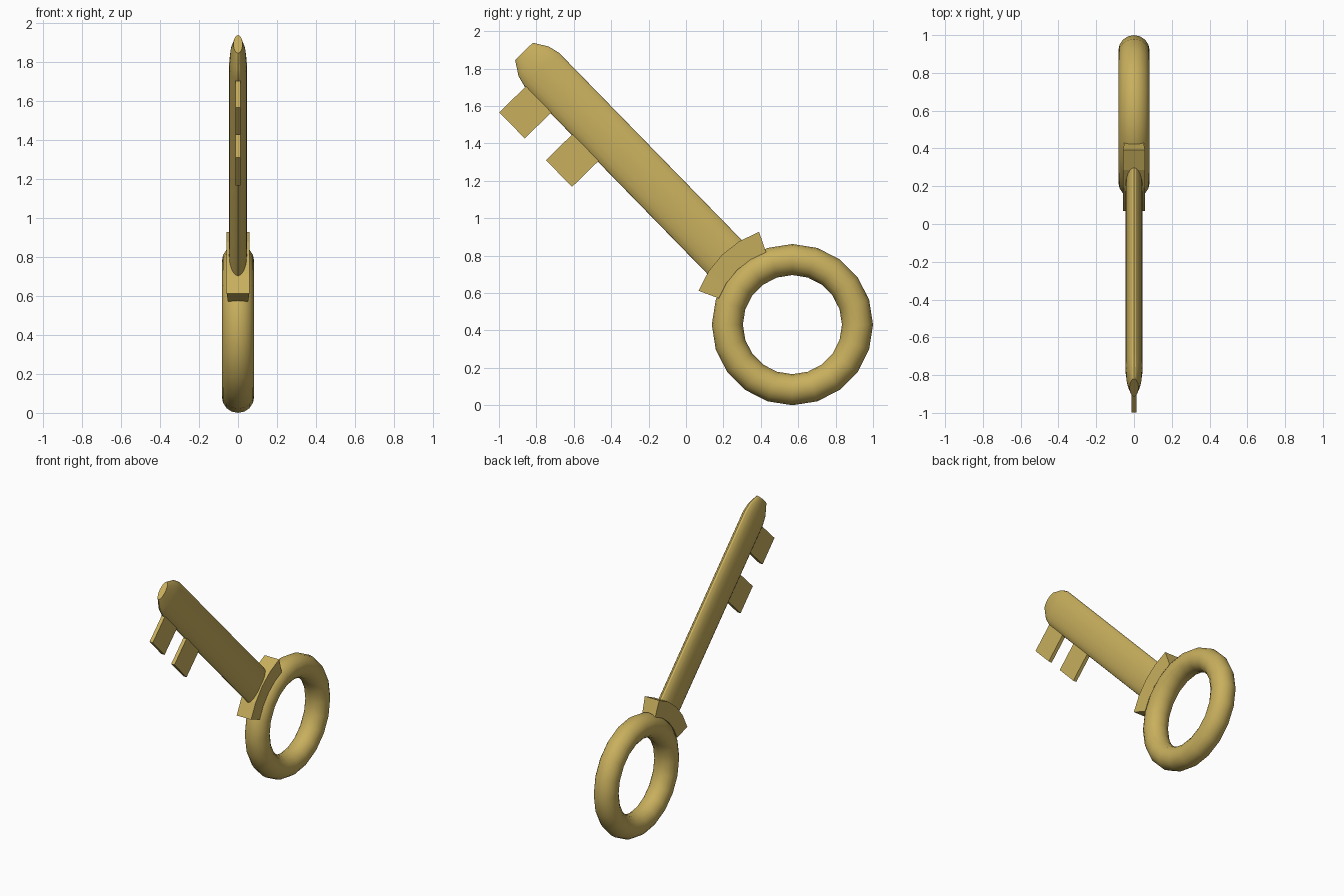
import bpy, bmesh
from math import sin, cos, pi, radians

if "Cube" in bpy.data.objects:
    bpy.data.objects.remove(bpy.data.objects["Cube"])

CY, CZ = 0.569, 0.431          # ring centre
ANG = radians(134.3)           # direction of the shaft in the YZ plane
T0 = -0.007                    # small sideways offset of the shaft axis

brass = bpy.data.materials.new("brass")
brass.diffuse_color = (0.58, 0.43, 0.11, 1)
brass.use_nodes = True
brass.node_tree.nodes["Principled BSDF"].inputs["Base Color"].default_value = brass.diffuse_color


def pt(x, s, t):
    """x across, s along the shaft from the ring centre, t sideways."""
    return (x, CY + s * cos(ANG) + t * sin(ANG), CZ + s * sin(ANG) - t * cos(ANG))


def loft(name, rings, smooth=None):
    """Skin a list of equal-length point rings and cap both ends."""
    bm = bmesh.new()
    vs = [[bm.verts.new(p) for p in r] for r in rings]
    n = len(vs[0])
    for a, b in zip(vs, vs[1:]):
        for i in range(n):
            j = (i + 1) % n
            bm.faces.new((a[i], a[j], b[j], b[i]))
    bm.faces.new(vs[0])
    bm.faces.new(vs[-1])
    bmesh.ops.recalc_face_normals(bm, faces=bm.faces[:])
    me = bpy.data.meshes.new(name)
    bm.to_mesh(me)
    bm.free()
    ob = bpy.data.objects.new(name, me)
    bpy.context.collection.objects.link(ob)
    finish(ob, smooth)


def finish(ob, smooth):
    ob.data.materials.append(brass)
    if smooth:
        bpy.ops.object.select_all(action='DESELECT')
        bpy.context.view_layer.objects.active = ob
        ob.select_set(True)
        bpy.ops.object.shade_smooth_by_angle(angle=radians(smooth))


# ring handle
bpy.ops.mesh.primitive_torus_add(major_segments=20, minor_segments=16,
                                 major_radius=0.348, minor_radius=0.083,
                                 location=(0, CY, CZ), rotation=(0, pi / 2, 0))
ring = bpy.context.object
ring.name = "ring_handle"
finish(ring, 40)

# flattened shaft with a stepped, tapering tip: (position, half width)
N = 24
loft("shaft", [[pt(w * 0.35 * cos(2 * pi * i / N), s, T0 + w * sin(2 * pi * i / N))
                for i in range(N)]
               for s, w in ((0.46, 0.129), (1.91, 0.129), (1.974, 0.113), (2.048, 0.066))], 25)

# curved collar hugging the ring
section = ((-0.052, 0.415), (-0.058, 0.53), (0.058, 0.53), (0.052, 0.415))
collar = []
for k in range(5):
    a = radians(-25.2 + 12.6 * k)
    collar.append([pt(x, r * cos(a), r * sin(a) + T0) for x, r in section])
loft("collar", collar)

# two bits on the lower edge of the shaft
for k, (s0, s1) in enumerate(((1.35, 1.55), (1.712, 1.907))):
    loft(f"bit_{k + 1}", [[pt(x, s, t) for s, t in
                           ((s0, -0.329), (s1, -0.329), (s1, -0.06), (s0, -0.06))]
                          for x in (-0.013, 0.013)])
